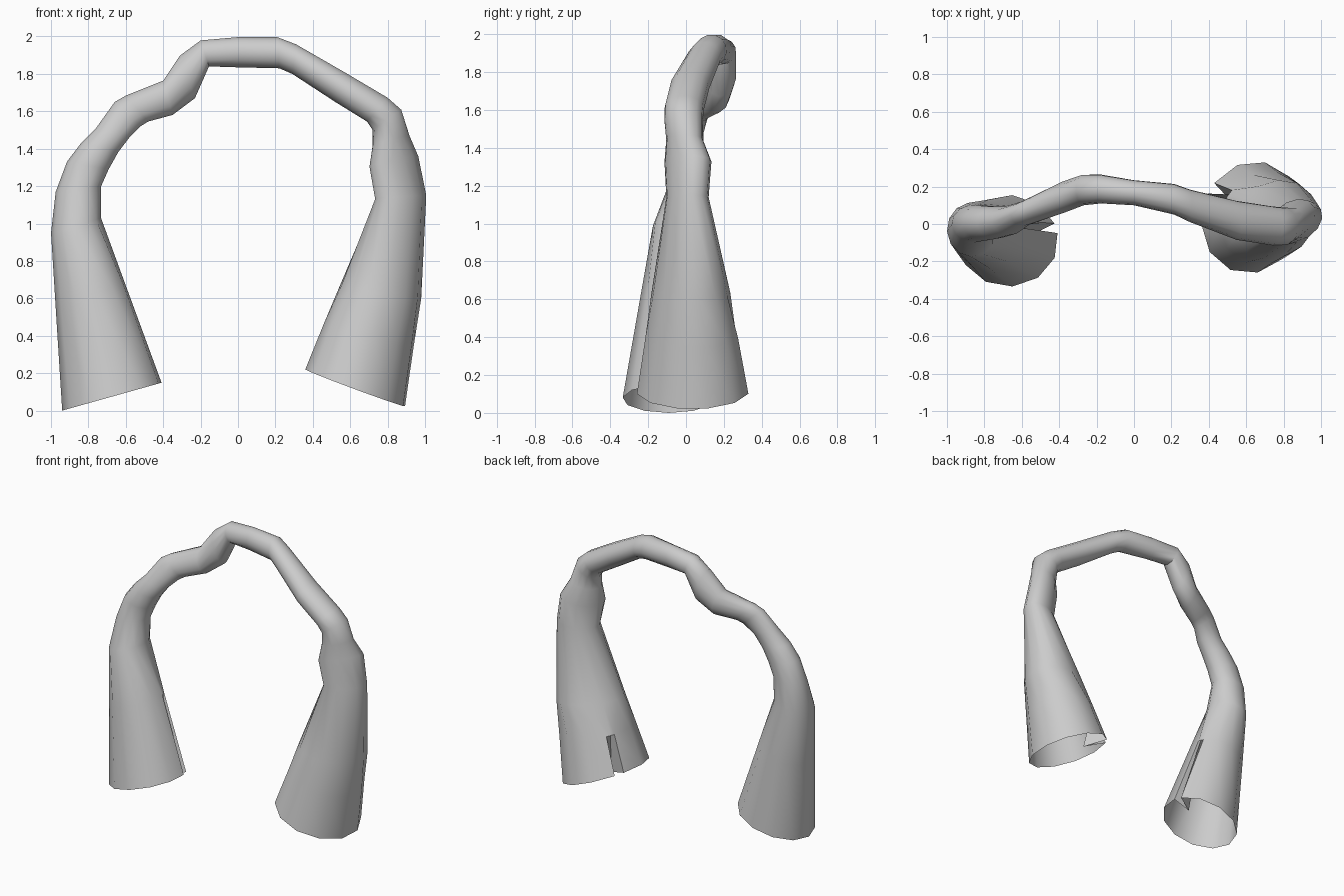
import bpy, bmesh, math
from mathutils import Vector

if "Cube" in bpy.data.objects:
    bpy.data.objects.remove(bpy.data.objects["Cube"])

# Cross-sections along the draped cloth tube:
# outer x, outer z, inner x, inner z, front y, back y
SECTIONS = [
    (-.94, 0, -.405, .15, -.335, .155),
    (-1.0, .95, -.73, 1.03, -.175, .115),
    (-.975, 1.17, -.73, 1.20, -.10, .105),
    (-.915, 1.33, -.69, 1.29, -.09, .10),
    (-.84, 1.43, -.64, 1.38, -.08, .095),
    (-.76, 1.51, -.58, 1.46, -.06, .095),
    (-.66, 1.65, -.52, 1.52, -.01, .12),
    (-.60, 1.685, -.48, 1.545, .005, .145),
    (-.40, 1.765, -.35, 1.58, .06, .23),
    (-.31, 1.90, -.23, 1.67, .10, .265),
    (-.20, 1.98, -.155, 1.84, .11, .265),
    (.00, 1.998, .00, 1.835, .10, .235),
    (.21, 1.998, .22, 1.83, .05, .215),
    (.31, 1.96, .29, 1.80, .01, .185),
    (.58, 1.805, .52, 1.65, -.085, .125),
    (.80, 1.675, .69, 1.545, -.115, .095),
    (.875, 1.61, .72, 1.50, -.115, .09),
    (.915, 1.47, .72, 1.42, -.105, .09),
    (.955, 1.36, .715, 1.30, -.115, .135),
    (1.0, 1.15, .74, 1.13, -.105, .12),
    (.978, .60, .54, .66, -.185, .235),
    (.898, .02, .36, .22, -.265, .335),
]
# Sideways skew of the twisted right end, by section index
SKEW = {17: .02, 18: .055, 19: .045, 20: .03, 21: .02}
SIDES = 12
EVEN_GAP = math.pi / (SIDES / 2 + .5)


def ring(sec, seam, gap, tuck, skew):
    """Elliptical ring; the seam vertex is tucked inward to make a fold."""
    xo, zo, xi, zi, yf, yb = sec
    c = Vector(((xo + xi) / 2, (yf + yb) / 2, (zo + zi) / 2))
    u = Vector(((xo - xi) / 2, 0, (zo - zi) / 2))
    v = Vector((skew, (yb - yf) / 2, 0))
    step = (2 * math.pi - 2 * gap) / (SIDES - 1)
    pts = [c + (u * math.cos(seam) + v * math.sin(seam)) * (1 - tuck)]
    for k in range(SIDES):
        a = seam + gap + step * k
        pts.append(c + u * math.cos(a) + v * math.sin(a))
    return pts


def blend(a, b, t):
    return tuple(p + (q - p) * t for p, q in zip(a, b))


# Rows: section, seam gap, tuck depth, skew.
# An extra ring in each flared end marks where the fold begins.
rows = [(s, EVEN_GAP, 0, SKEW.get(i, 0)) for i, s in enumerate(SECTIONS)]
rows[0] = (SECTIONS[0], .11, .5, 0)
rows[-1] = (SECTIONS[-1], .11, .6, .02)
rows.insert(1, (blend(SECTIONS[0], SECTIONS[1], .6), .11, 0, 0))
rows.insert(-1, (blend(SECTIONS[-1], SECTIONS[-2], .55), .11, 0, .025))

# Skin the rings into an open-ended tube
bm = bmesh.new()
loops = []
for i, (sec, gap, tuck, skew) in enumerate(rows):
    t = i / (len(rows) - 1)
    seam = math.pi - .28 - .27 * t
    loops.append([bm.verts.new(p) for p in ring(sec, seam, gap, tuck, skew)])
for a, b in zip(loops, loops[1:]):
    n = len(a)
    for k in range(n):
        bm.faces.new((a[k], a[(k + 1) % n], b[(k + 1) % n], b[k]))
bmesh.ops.recalc_face_normals(bm, faces=bm.faces)
mesh = bpy.data.meshes.new("draped_scarf")
bm.to_mesh(mesh)
bm.free()
scarf = bpy.data.objects.new("draped_scarf", mesh)
bpy.context.collection.objects.link(scarf)
bpy.context.view_layer.objects.active = scarf
scarf.select_set(True)
bpy.ops.object.shade_smooth_by_angle(angle=math.radians(45))
